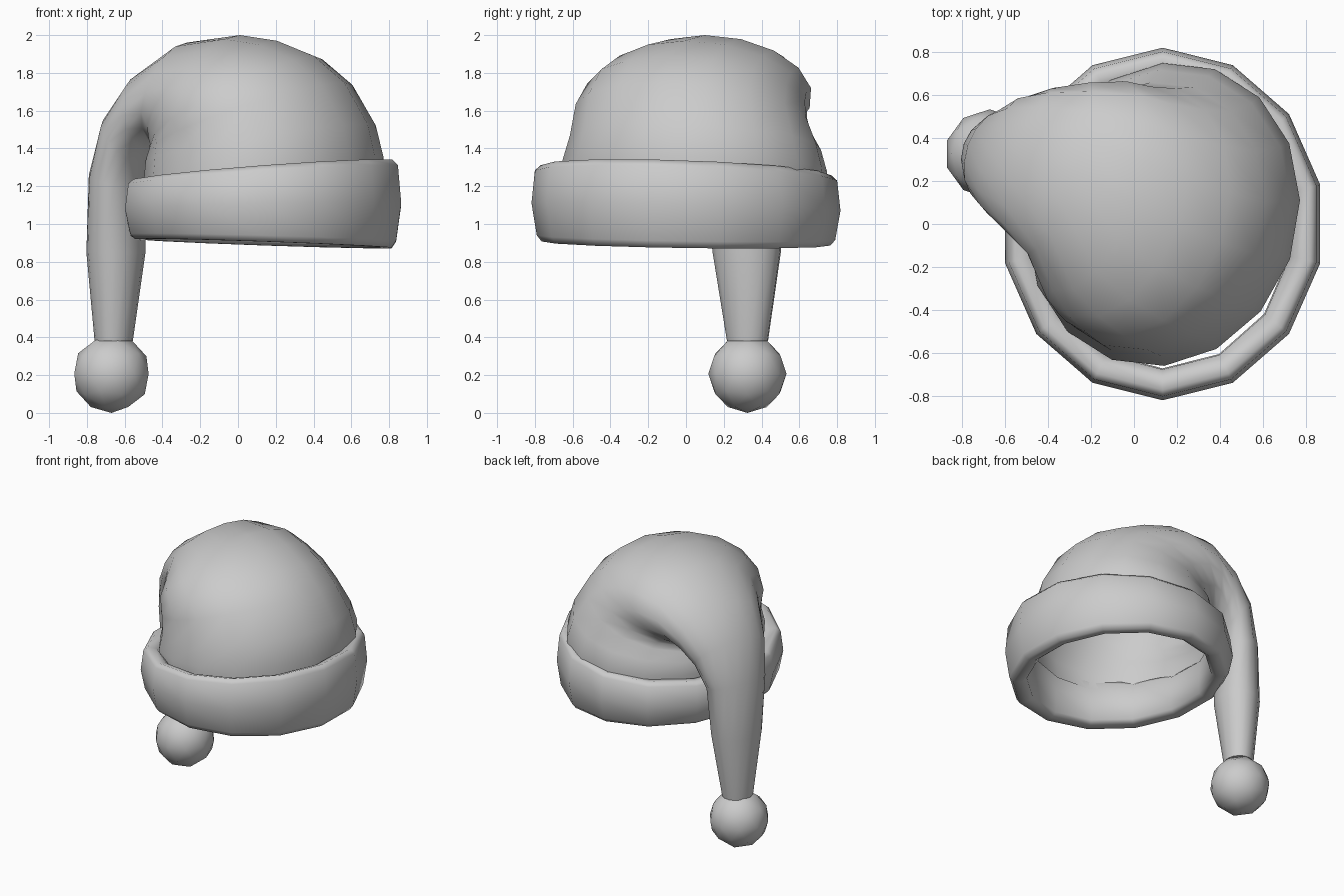
import bpy, bmesh, math
from mathutils import Vector

if "Cube" in bpy.data.objects:
    bpy.data.objects.remove(bpy.data.objects["Cube"])

SIDES = 14


def finish(bm, name, angle):
    bmesh.ops.recalc_face_normals(bm, faces=bm.faces)
    mesh = bpy.data.meshes.new(name)
    bm.to_mesh(mesh)
    bm.free()
    ob = bpy.data.objects.new(name, mesh)
    bpy.context.collection.objects.link(ob)
    bpy.ops.object.select_all(action='DESELECT')
    ob.select_set(True)
    bpy.context.view_layer.objects.active = ob
    bpy.ops.object.shade_smooth_by_angle(angle=math.radians(angle))
    return ob


def bridge(bm, a, b):
    n = len(a)
    for i in range(n):
        j = (i + 1) % n
        bm.faces.new((a[i], a[j], b[j], b[i]))


# Fur brim: closed rounded profile (inset, height fraction) round a tapered ellipse
def make_brim():
    profile = [(-.10, .96), (-.04, 1.0), (-.01, .93), (.008, .5), (-.02, .08),
               (-.045, 0), (-.105, 0), (-.14, .06), (-.14, .5), (-.135, .85)]
    bm = bmesh.new()
    rings = []
    for inset, t in profile:
        ring = []
        for i in range(SIDES):
            a = math.pi / 2 + math.tau * i / SIDES
            x, y = (.742 + inset) * math.cos(a), (.810 + inset) * math.sin(a)
            top = 1.284 + .075 * x - .035 * y
            low = .897 - .035 * x - .014 * y
            ring.append(bm.verts.new((.133 + x, y, low + (top - low) * t)))
        rings.append(ring)
    for k in range(len(rings)):
        bridge(bm, rings[k], rings[(k + 1) % len(rings)])
    finish(bm, "fur_brim", 80)


# Cloth body: rings fanned about the fold, then hanging down as a tail
# inner (s, z), outer (s, z), half width, sideways shift
def make_body():
    stations = [
        (.60, 1.16, -.63, 1.20, .70, 0),
        (.605, 1.24, -.64, 1.36, .715, 0),
        (.60, 1.33, -.60, 1.53, .675, 0),
        (.57, 1.38, -.48, 1.75, .635, -.03),
        (.56, 1.41, -.31, 1.89, .605, -.035),
        (.57, 1.43, -.10, 1.97, .565, -.025),
        (.58, 1.44, .12, 2.00, .515, .01),
        (.60, 1.43, .43, 1.96, .42, .04),
        (.63, 1.38, .70, 1.78, .345, .035),
        (.66, 1.31, .86, 1.56, .285, .02),
        (.665, 1.18, .945, 1.26, .225, 0),
        (.66, .85, .965, .85, .185, 0),
        (.725, .38, .925, .38, .11, 0),
    ]
    origin = Vector((.12, .05, 0))
    d = Vector((-.943, .334, 0))
    p = Vector((.334, .943, 0))
    up = Vector((0, 0, 1))
    bm = bmesh.new()
    prev = None
    for si, zi, so, zo, w, q in stations:
        inner = origin + d * si + up * zi
        outer = origin + d * so + up * zo
        mid, half = (inner + outer) / 2 + p * q, (outer - inner) / 2
        ring = []
        for i in range(SIDES + 2):
            a = math.tau * i / (SIDES + 2)
            ring.append(bm.verts.new(mid + half * math.cos(a) + p * w * math.sin(a)))
        if prev:
            bridge(bm, prev, ring)
        prev = ring
    bm.faces.new(prev)
    finish(bm, "hat_body", 80)


# Pompom at the end of the tail
def make_pompom():
    bm = bmesh.new()
    bmesh.ops.create_icosphere(bm, subdivisions=2, radius=.207)
    bmesh.ops.translate(bm, verts=bm.verts, vec=(-.67, .325, .207))
    finish(bm, "pompom", 60)


make_brim()
make_body()
make_pompom()
